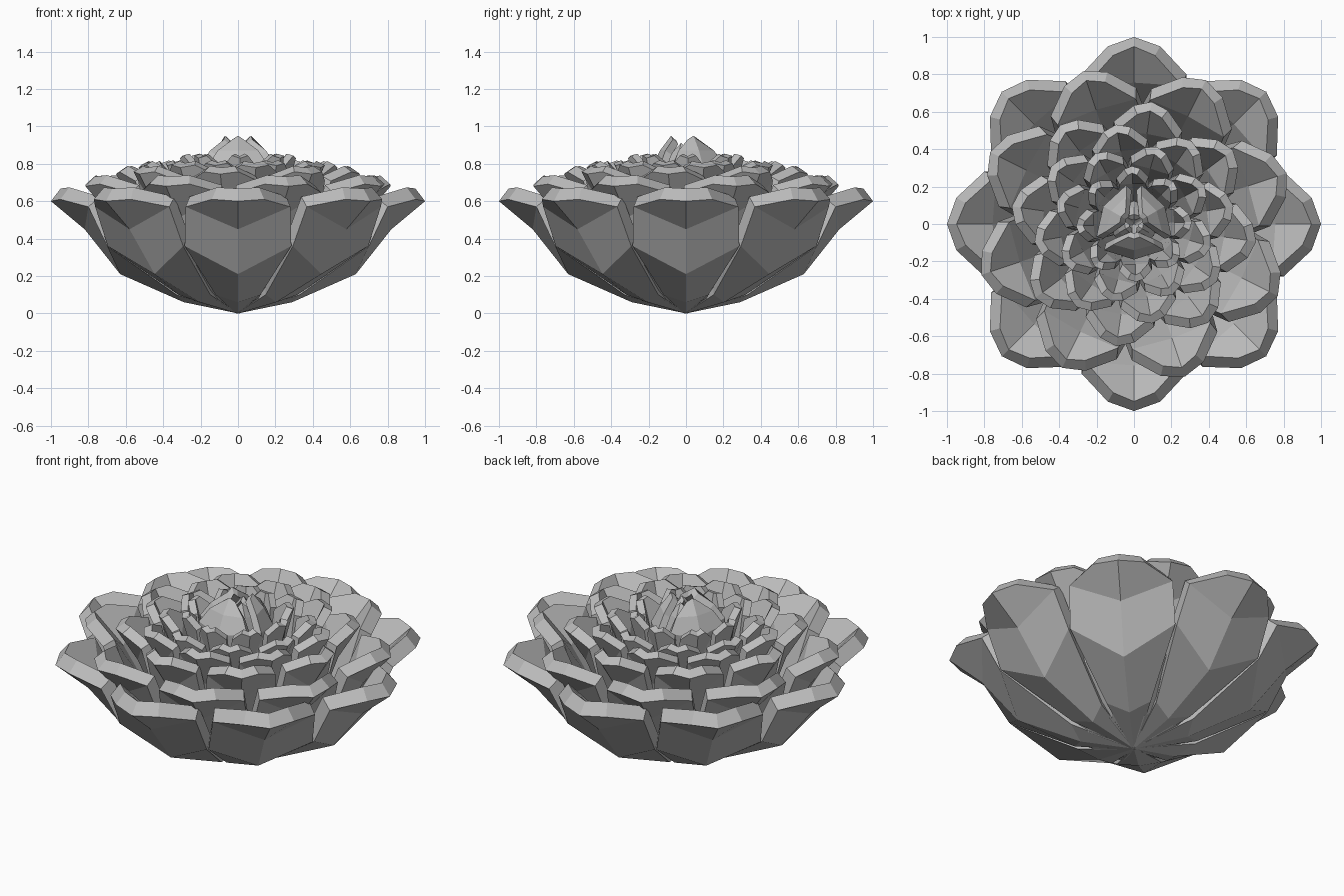
import bpy
import bmesh
from math import cos, sin, pi, radians

if "Cube" in bpy.data.objects:
    bpy.data.objects.remove(bpy.data.objects["Cube"], do_unlink=True)

grey = bpy.data.materials.new("petal grey")
grey.use_nodes = True
COLOUR = (0.5, 0.5, 0.5, 1)
grey.diffuse_color = COLOUR
grey.node_tree.nodes["Principled BSDF"].inputs["Base Color"].default_value = COLOUR

# Petal stations: radius, height, half width, edge shift outward, edge lift
OPEN_PETAL = [
    (0.00, 0.00, 0.01, 0.00, 0.00),
    (0.29, 0.06, 0.12, 0.04, 0.04),
    (0.63, 0.21, 0.285, 0.07, 0.15),
    (0.82, 0.45, 0.28, -0.02, 0.12),
    (1.00, 0.60, 0.14, -0.05, 0.01),
]
BUD_PETAL = [
    (0.03, 0.40, 0.02, 0.00, 0.00),
    (0.17, 0.62, 0.14, -0.03, 0.00),
    (0.19, 0.77, 0.16, -0.05, 0.02),
    (0.14, 0.87, 0.11, -0.03, 0.00),
    (0.08, 0.95, 0.03, -0.01, -0.02),
]
ACROSS = (-1, 0, 1)


def add_petal(bm, stations, radius, height, angle):
    """One cupped petal, pointing outward at the given angle."""
    rows = []
    for r, z, w, shift, lift in stations:
        row = []
        for u in ACROSS:
            x = (r + shift * abs(u)) * radius
            y = w * u * radius
            row.append(bm.verts.new((x * cos(angle) - y * sin(angle),
                                     x * sin(angle) + y * cos(angle),
                                     (z + lift * abs(u)) * height)))
        rows.append(row)
    for low, high in zip(rows, rows[1:]):
        for j in range(len(ACROSS) - 1):
            bm.faces.new((low[j], low[j + 1], high[j + 1], high[j]))


def petal_ring(name, stations, count, radius, height, turn, thickness):
    bm = bmesh.new()
    for i in range(count):
        add_petal(bm, stations, radius, height, 2 * pi * i / count + turn)
    mesh = bpy.data.meshes.new(name)
    bm.to_mesh(mesh)
    bm.free()
    mesh.materials.append(grey)
    ring = bpy.data.objects.new(name, mesh)
    bpy.context.collection.objects.link(ring)
    # Thicken toward the middle of the flower
    solid = ring.modifiers.new("thickness", "SOLIDIFY")
    solid.thickness = thickness
    solid.offset = -1


# Open rings, each turned a step further: tip radius, tip height, thickness
RINGS = [(1.00, 0.60, 0.085), (0.86, 0.68, 0.073), (0.66, 0.745, 0.06),
         (0.54, 0.78, 0.05), (0.43, 0.79, 0.045), (0.31, 0.83, 0.04)]
for i, (radius, height, thick) in enumerate(RINGS):
    petal_ring(f"petal_ring_{i + 1}", OPEN_PETAL, 8, radius, height / 0.6,
               radians(18.4) * i, thick)

# Pointed bud petals in the middle, leaning together
petal_ring("bud_outer", BUD_PETAL, 3, 1.0, 1.0, radians(30), 0.04)
petal_ring("bud_inner", BUD_PETAL, 3, 0.65, 0.96, radians(90), 0.03)
